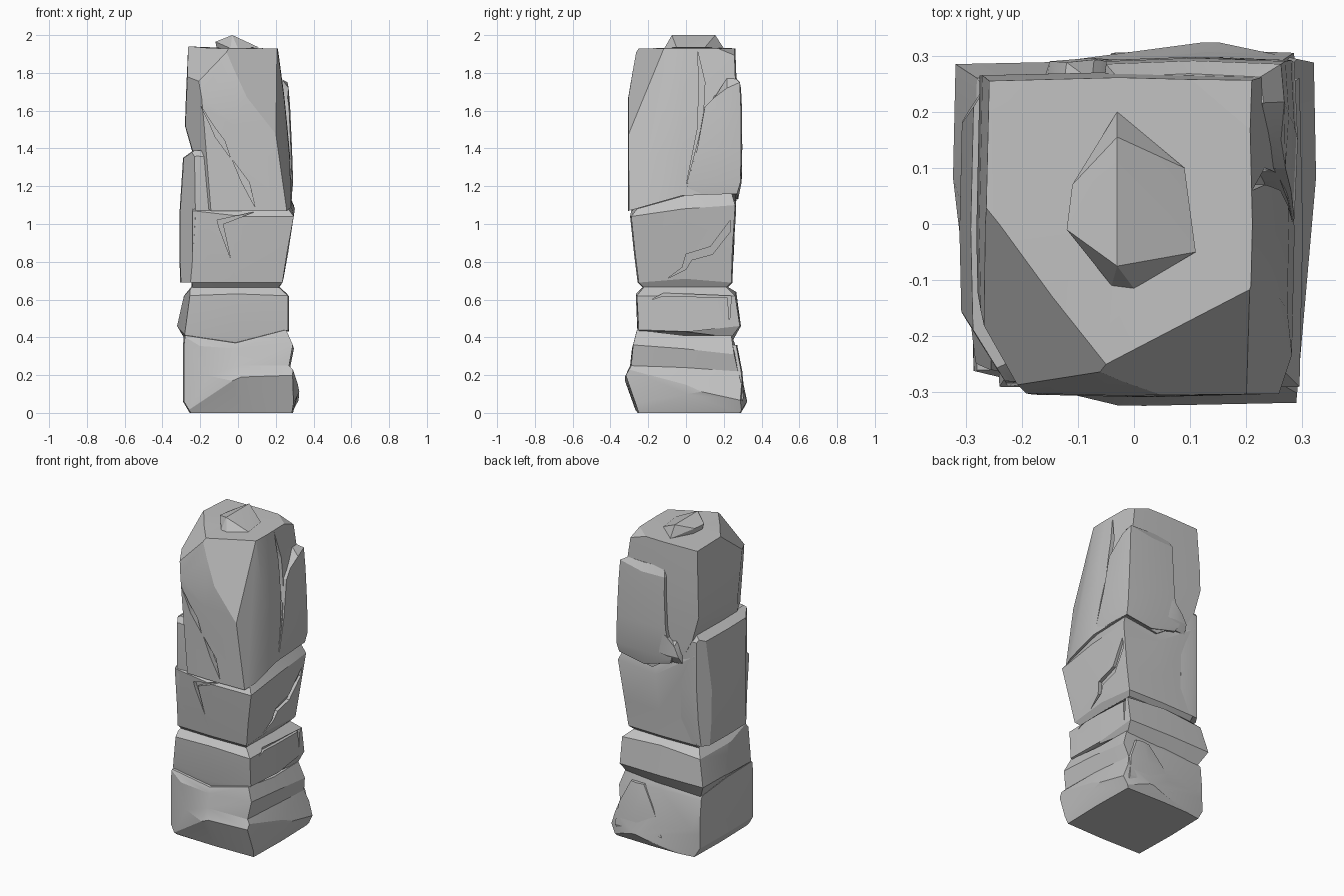
import bpy
import bmesh
from mathutils import Vector

cube = bpy.data.objects.get("Cube")
if cube:
    bpy.data.objects.remove(cube, do_unlink=True)

stone = bpy.data.materials.new("stone_grey")
stone.use_nodes = True
GREY = (0.54, 0.54, 0.54, 1)
stone.diffuse_color = GREY
stone.node_tree.nodes["Principled BSDF"].inputs["Base Color"].default_value = GREY


def ring(z, left, right, front, back, **lift):
    """Eight points round a block; lift raises single corners (fl) or sides (f)."""
    mid_x, mid_y = (left + right) / 2, (front + back) / 2
    bulge = 0.006
    plan = {
        "fl": (left, front), "f": (mid_x, front - bulge),
        "fr": (right, front), "r": (right + bulge, mid_y),
        "br": (right, back), "b": (mid_x, back + bulge),
        "bl": (left, back), "l": (left - bulge, mid_y),
    }
    return [Vector((x, y, z + lift.get(key, 0))) for key, (x, y) in plan.items()]


def make_object(name, bm):
    bmesh.ops.recalc_face_normals(bm, faces=bm.faces[:])
    mesh = bpy.data.meshes.new(name)
    bm.to_mesh(mesh)
    bm.free()
    mesh.materials.append(stone)
    obj = bpy.data.objects.new(name, mesh)
    bpy.context.collection.objects.link(obj)
    return obj


def block(name, rings, chips=()):
    """Loft the rings into a closed rock, then slice each chip plane off it."""
    bm = bmesh.new()
    loops = [[bm.verts.new(p) for p in points] for points in rings]
    for low, high in zip(loops, loops[1:]):
        for i in range(len(low)):
            j = (i + 1) % len(low)
            bm.faces.new((low[i], low[j], high[j], high[i]))
    caps = [bm.faces.new(loops[0][::-1]), bm.faces.new(loops[-1])]
    bmesh.ops.poke(bm, faces=caps)
    middle = sum((p for points in rings for p in points), Vector()) / (8 * len(rings))
    for a, b, c in chips:
        a, b, c = Vector(a), Vector(b), Vector(c)
        normal = (b - a).cross(c - a).normalized()
        if normal.dot(a - middle) < 0:
            normal.negate()
        bmesh.ops.bisect_plane(bm, geom=bm.verts[:] + bm.edges[:] + bm.faces[:],
                               plane_co=a, plane_no=normal, clear_outer=True)
        rim = [e for e in bm.edges if e.is_boundary]
        bmesh.ops.holes_fill(bm, edges=rim, sides=0)
    return make_object(name, bm)


def crack(rock, side, outline, floor_low, floor_high):
    """Cut a thin fissure; its floor follows the slope of the wall."""
    heights = [z for u, z in outline]
    low, high = min(heights), max(heights)
    place = {
        "front": lambda u, z, d: (u, -d, z),
        "right": lambda u, z, d: (d, u, z),
    }[side]
    bm = bmesh.new()
    inner, outer = [], []
    for u, z in outline:
        floor = floor_low + (floor_high - floor_low) * (z - low) / (high - low)
        inner.append(bm.verts.new(place(u, z, floor)))
        outer.append(bm.verts.new(place(u, z, 0.5)))
    bm.faces.new(inner[::-1])
    bm.faces.new(outer)
    for i in range(len(inner)):
        j = (i + 1) % len(inner)
        bm.faces.new((inner[i], inner[j], outer[j], outer[i]))
    bmesh.ops.triangulate(bm, faces=bm.faces[:])
    cutter = make_object("crack_cutter", bm)
    cutter.hide_render = True
    mod = rock.modifiers.new("crack", "BOOLEAN")
    mod.operation, mod.solver, mod.object = "DIFFERENCE", "EXACT", cutter
    graph = bpy.context.evaluated_depsgraph_get()
    cut_mesh = bpy.data.meshes.new_from_object(rock.evaluated_get(graph))
    rock.modifiers.clear()
    rock.data = cut_mesh
    bpy.data.objects.remove(cutter, do_unlink=True)


# Flared foot with a slanting ridge and a ledge
block("foot_rock", [
    ring(0, -0.25, 0.285, -0.25, 0.285),
    ring(0.19, -0.285, 0.32, -0.318, 0.32, fl=-0.13, fr=0.01, r=-0.06,
         br=-0.13, b=-0.13, bl=-0.13, l=-0.13),
    ring(0.25, -0.285, 0.27, -0.29, 0.275, fl=-0.1, r=-0.01, br=-0.03, bl=-0.1, l=-0.1),
    ring(0.36, -0.285, 0.29, -0.28, 0.255, f=-0.02, r=-0.02, br=-0.05),
    ring(0.41, -0.28, 0.255, -0.26, 0.24, f=-0.04, fr=0.03, b=-0.01, bl=-0.03),
], chips=[
    ((-0.285, -0.262, 0), (-0.03, -0.323, 0), (-0.03, -0.323, 1)),
    ((0.29, -0.31, 0), (0.326, 0.1, 0), (0.326, 0.1, 1)),
    ((0.31, 0.29, 0), (0.14, 0.326, 0), (0.14, 0.326, 1)),
    ((-0.28, 0.27, 0), (0.14, 0.326, 0), (0.14, 0.326, 1)),
])
# Thin wedge leaning on the back of the foot
block("foot_wedge", [
    ring(0.03, -0.05, 0.28, 0.2, 0.285),
    ring(0.08, -0.04, 0.285, 0.2, 0.305),
    ring(0.22, 0.02, 0.265, 0.2, 0.292),
    ring(0.36, 0.11, 0.2, 0.2, 0.265),
])

# Collar stone
collar = block("collar_rock", [
    ring(0.4, -0.27, 0.25, -0.245, 0.24, f=-0.03, fr=0.03, r=0.03, b=-0.02, bl=-0.03),
    ring(0.46, -0.318, 0.265, -0.25, 0.285, f=-0.06, fr=-0.02, r=-0.03),
    ring(0.62, -0.28, 0.265, -0.26, 0.26, f=0.01, b=0.02),
    ring(0.67, -0.24, 0.21, -0.22, 0.21),
], chips=[
    ((-0.325, 0.1, 0.46), (-0.275, -0.26, 0.46), (-0.255, -0.26, 0.62)),
])
crack(collar, "right", [(-0.18, 0.6), (-0.12, 0.62), (0.22, 0.61), (0.23, 0.48),
                        (0.24, 0.62), (-0.12, 0.635)], 0.25, 0.25)

# Middle stone and the shoulder that rises on one side
middle = block("middle_rock", [
    ring(0.66, -0.24, 0.21, -0.22, 0.21),
    ring(0.69, -0.24, 0.235, -0.25, 0.24, r=0.02),
    ring(0.85, -0.24, 0.26, -0.27, 0.245),
    ring(1.04, -0.24, 0.295, -0.29, 0.26, r=0.04, br=0.06, b=0.04, bl=0.22, l=0.2, fl=0.03),
    ring(1.1, -0.22, 0.265, -0.26, 0.24, f=-0.02, fr=-0.02, r=0.05, br=0.07, b=0.05, bl=0.22, l=0.2),
])
crack(middle, "front", [(0.09, 1.065), (-0.11, 1.02), (-0.1, 0.98), (-0.04, 0.82),
                        (-0.08, 1.0)], 0.25, 0.27)
crack(middle, "right", [(0.235, 1.02), (0.13, 0.88), (0.0, 0.84), (-0.02, 0.77), (-0.1, 0.71),
                        (0.0, 0.76), (0.03, 0.81), (0.14, 0.84), (0.235, 0.96)], 0.22, 0.27)

block("shoulder_rock", [
    ring(0.69, -0.3, -0.14, -0.244, 0.235),
    ring(0.85, -0.305, -0.14, -0.265, 0.248),
    ring(1.04, -0.305, -0.14, -0.283, 0.255),
    ring(1.35, -0.285, -0.14, -0.275, 0.255, f=0.01),
    ring(1.39, -0.23, -0.14, -0.25, 0.23),
], chips=[
    ((-0.312, -0.15, 0.7), (-0.25, -0.25, 0.7), (-0.23, -0.28, 1.35)),
    ((-0.315, 0.17, 0.7), (-0.27, 0.24, 0.7), (-0.26, 0.25, 1.3)),
])

# Tall head stone with broken corners
head = block("head_rock", [
    ring(1.07, -0.18, 0.28, -0.302, 0.26, r=0.08, br=0.09, b=0.05, bl=0.2, l=0.2),
    ring(1.36, -0.23, 0.27, -0.302, 0.265),
    ring(1.52, -0.275, 0.255, -0.302, 0.265),
    ring(1.67, -0.27, 0.24, -0.3, 0.265),
    ring(1.93, -0.258, 0.205, -0.255, 0.255, l=0.01),
], chips=[
    ((-0.25, 0.0, 1.93), (-0.05, -0.25, 1.93), (-0.19, -0.29, 1.77)),
    ((-0.05, -0.25, 1.93), (0.2, -0.12, 1.93), (0.15, -0.3, 1.55)),
    ((0.205, -0.12, 1.93), (0.285, -0.22, 1.1), (0.255, -0.3, 1.1)),
    ((-0.2, -0.3, 1.75), (-0.17, -0.3, 1.38), (-0.28, -0.12, 1.52)),
    ((0.205, 0.17, 1.93), (0.1, 0.26, 1.93), (0.215, 0.26, 1.89)),
])
crack(head, "front", [(-0.2, 1.63), (-0.15, 1.53), (-0.12, 1.46), (-0.04, 1.35),
                      (-0.07, 1.44), (-0.13, 1.52)], 0.27, 0.27)
crack(head, "front", [(-0.03, 1.34), (0.02, 1.22), (0.09, 1.09), (0.06, 1.22)], 0.28, 0.27)
crack(head, "right", [(0.06, 1.92), (0.07, 1.75), (0.06, 1.5), (0.0, 1.2),
                      (0.09, 1.55), (0.1, 1.75)], 0.26, 0.19)

# Raised slab on the rear corner, with its stepped broken end
block("rear_slab", [
    ring(1.16, -0.08, 0.28, 0.0, 0.27, f=0.02, b=-0.03, bl=0.02),
    ring(1.22, -0.1, 0.286, 0.01, 0.288),
    ring(1.4, -0.06, 0.28, 0.06, 0.292),
    ring(1.62, -0.05, 0.27, 0.1, 0.29),
    ring(1.72, -0.05, 0.262, 0.15, 0.285, fr=-0.05, br=0.03),
    ring(1.77, -0.03, 0.225, 0.17, 0.262, fr=-0.07),
])
block("rear_step", [
    ring(1.19, -0.16, 0.0, 0.2, 0.26),
    ring(1.24, -0.15, 0.0, 0.2, 0.29),
    ring(1.36, -0.12, 0.0, 0.2, 0.288, bl=-0.06),
])

# Ridged cap stone on the summit
cap = bmesh.new()
for point in [(-0.03, -0.075, 2.0), (-0.03, 0.155, 2.0), (-0.12, -0.01, 1.965),
              (-0.11, 0.07, 1.965), (-0.03, 0.2, 1.93), (-0.04, -0.11, 1.93),
              (0.0, -0.115, 1.93), (0.09, 0.1, 1.935), (0.11, -0.05, 1.935),
              (-0.11, 0.0, 1.92), (-0.1, 0.07, 1.92)]:
    cap.verts.new(point)
bmesh.ops.convex_hull(cap, input=cap.verts[:])
make_object("cap_rock", cap)

# Soft faces with crisp broken edges
rocks = [o for o in bpy.context.scene.objects if o.type == "MESH" and stone.name in o.data.materials]
for obj in bpy.context.scene.objects:
    obj.select_set(obj in rocks)
bpy.context.view_layer.objects.active = rocks[0]
bpy.ops.object.shade_smooth_by_angle(angle=0.35)
